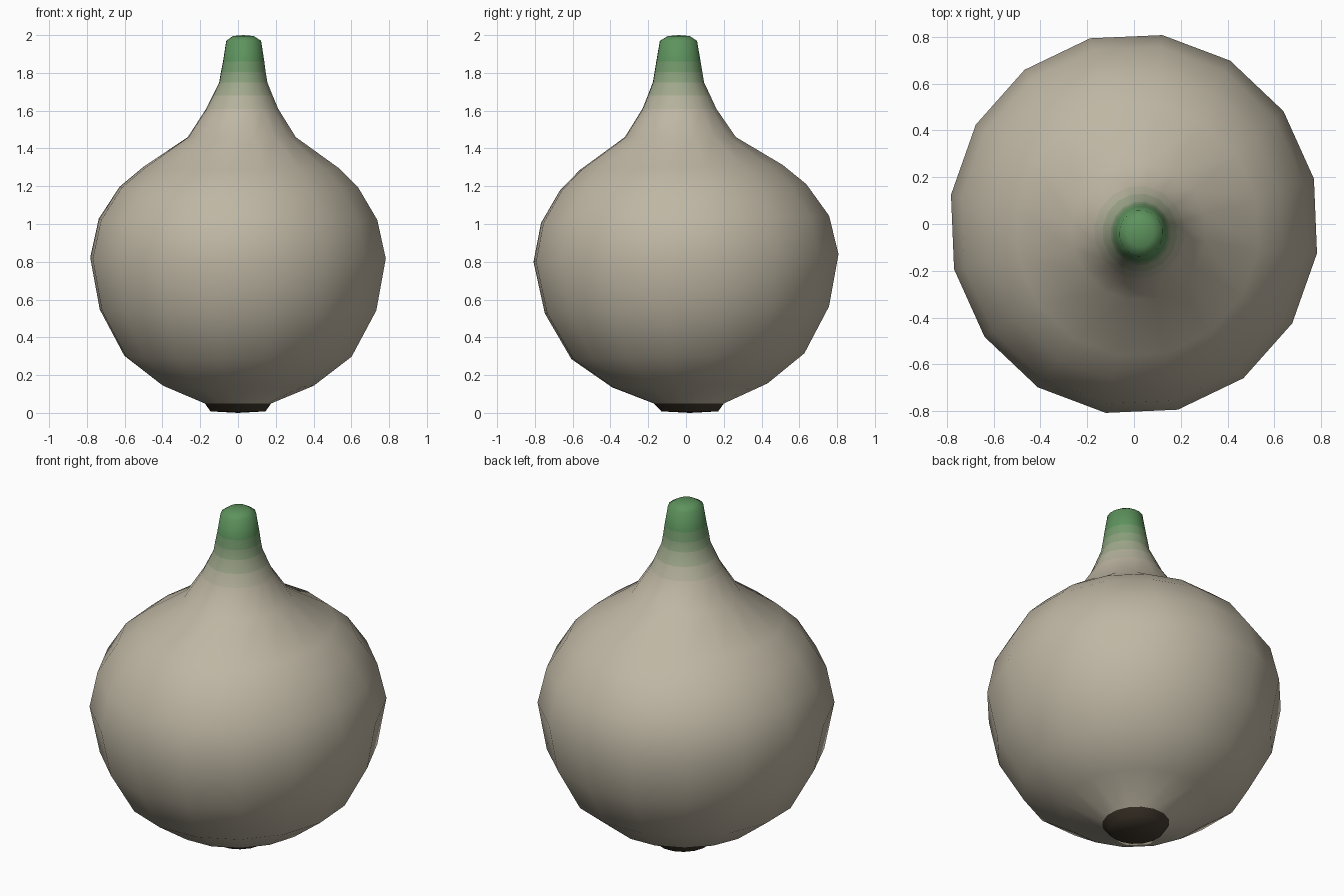
import bpy, bmesh
from math import cos, sin, radians, tau

if "Cube" in bpy.data.objects:
    bpy.data.objects.remove(bpy.data.objects["Cube"])

SIDES = 16
TWIST = radians(13.7)
# rings: height, centre x, centre y, radius x, radius y
RINGS = [
    (0.008, 0.00, 0.02, 0.145, 0.15),
    (0.05, 0.00, 0.015, 0.175, 0.185),
    (0.145, 0.00, 0.02, 0.40, 0.41),
    (0.30, 0.00, 0.01, 0.60, 0.615),
    (0.545, 0.00, 0.005, 0.73, 0.75),
    (0.82, 0.00, 0.00, 0.78, 0.805),
    (1.025, 0.00, -0.005, 0.735, 0.76),
    (1.195, 0.005, -0.015, 0.63, 0.65),
    (1.30, 0.015, -0.025, 0.515, 0.535),
    (1.46, 0.02, -0.03, 0.285, 0.293),
    (1.61, 0.022, -0.035, 0.19, 0.195),
    (1.68, 0.025, -0.037, 0.158, 0.165),
    (1.75, 0.028, -0.04, 0.127, 0.135),
    (1.805, 0.028, -0.04, 0.118, 0.126),
    (1.86, 0.03, -0.04, 0.109, 0.117),
    (1.97, 0.03, -0.04, 0.092, 0.098),
    (1.995, 0.028, -0.038, 0.055, 0.058),
]
SKIN, GREEN, ROOT = (0.52, 0.47, 0.37), (0.11, 0.29, 0.11), (0.06, 0.045, 0.03)


def material(name, rgb):
    m = bpy.data.materials.new(name)
    m.diffuse_color = (*rgb, 1)
    m.use_nodes = True
    m.node_tree.nodes["Principled BSDF"].inputs["Base Color"].default_value = m.diffuse_color
    return m


def blend(t):
    return [a + (b - a) * t for a, b in zip(SKIN, GREEN)]


# material bands: root, skin, then skin fading into the green stem
mesh = bpy.data.meshes.new("onion_bulb")
mesh.materials.append(material("root", ROOT))
mesh.materials.append(material("skin", SKIN))
for i, t in enumerate((0.15, 0.4, 0.65, 0.85, 1.0)):
    mesh.materials.append(material(f"stem_{i}", blend(t)))


def band(z):
    if z < 0.05:
        return 0
    for i, top in enumerate((1.61, 1.68, 1.75, 1.805, 1.86)):
        if z < top:
            return i + 1
    return 6


# bulb, neck and stem as one slightly leaning lathe
bm = bmesh.new()
loops = []
for z, cx, cy, rx, ry in RINGS:
    loop = []
    tilt = 0.025 if 0.1 < z < 1.4 else 0.0
    for k in range(SIDES):
        a = TWIST + tau * k / SIDES
        y = cy + 1.015 * ry * sin(a)
        loop.append(bm.verts.new((cx + 1.015 * rx * cos(a), y, z + tilt * y)))
    loops.append(loop)
for j in range(len(loops) - 1):
    mat = band((RINGS[j][0] + RINGS[j + 1][0]) / 2)
    for k in range(SIDES):
        n = (k + 1) % SIDES
        f = bm.faces.new((loops[j][k], loops[j][n], loops[j + 1][n], loops[j + 1][k]))
        f.material_index = mat

# root and stem end caps
bottom = bm.verts.new((0, 0.02, 0))
top = bm.verts.new((0.028, -0.038, 2.0))
for k in range(SIDES):
    n = (k + 1) % SIDES
    bm.faces.new((bottom, loops[0][n], loops[0][k])).material_index = 0
    bm.faces.new((top, loops[-1][k], loops[-1][n])).material_index = 6
for f in bm.faces:
    f.smooth = True
bm.to_mesh(mesh)
bm.free()
bulb = bpy.data.objects.new("onion_bulb", mesh)
bpy.context.collection.objects.link(bulb)
